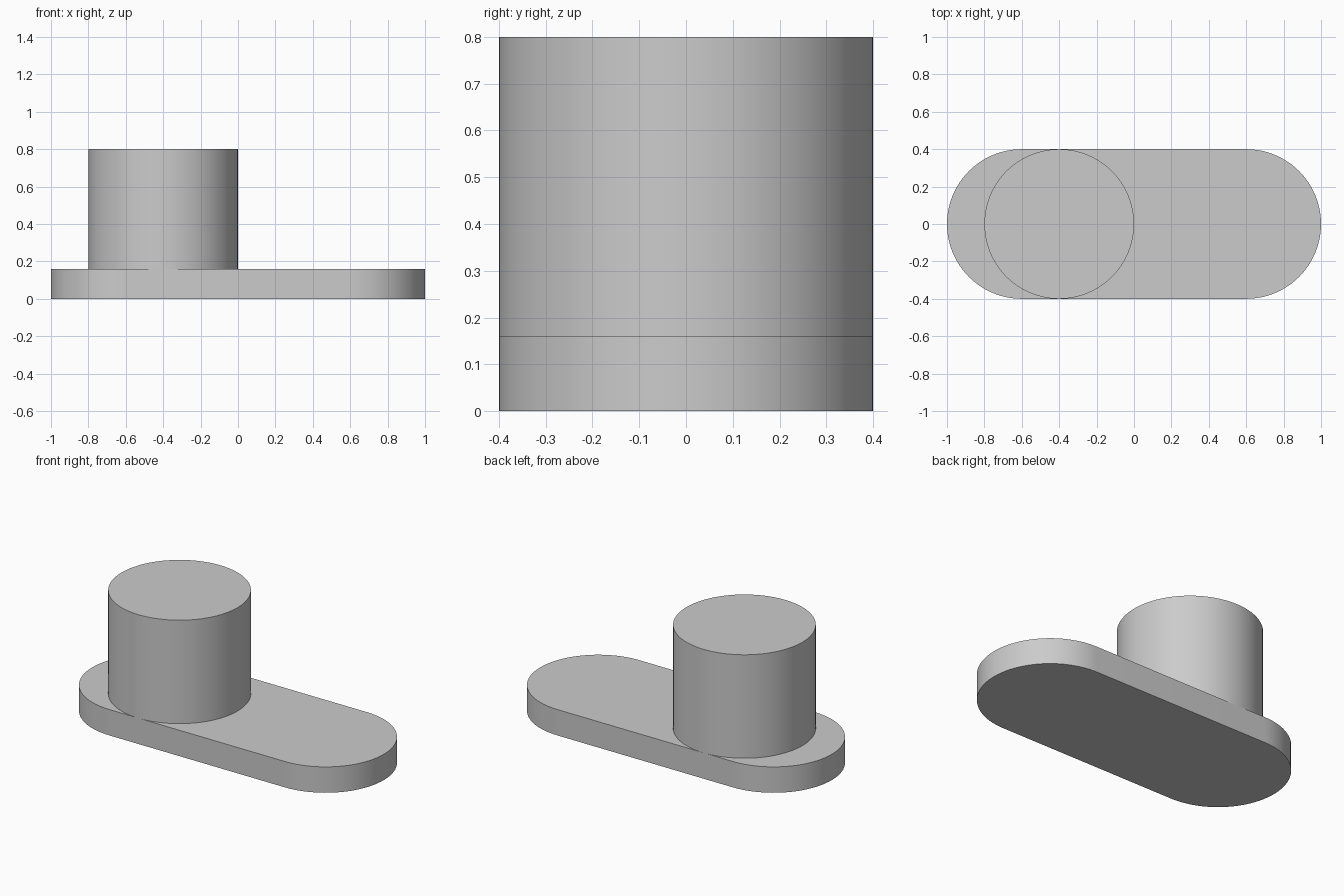
import bpy, bmesh
from math import pi, sin, cos, radians

cube = bpy.data.objects.get("Cube")
if cube:
    bpy.data.objects.remove(cube, do_unlink=True)

RADIUS = 0.4
PLATE_TOP = 0.16
POST_TOP = 0.8
STEPS = 48  # segments per half circle

grey = bpy.data.materials.new("light_grey")
grey.use_nodes = True
grey.diffuse_color = (0.6, 0.6, 0.6, 1)
grey.node_tree.nodes["Principled BSDF"].inputs["Base Color"].default_value = (0.6, 0.6, 0.6, 1)


def half_circle(cx, start):
    """Points of a half circle, counter-clockwise from the start angle."""
    angles = [start + pi * i / STEPS for i in range(STEPS + 1)]
    return [(cx + RADIUS * cos(a), RADIUS * sin(a)) for a in angles]


def extrude_outline(name, outline, bottom, top):
    """Solid prism from a flat outline, smooth sides with sharp rims."""
    bm = bmesh.new()
    face = bm.faces.new([bm.verts.new((x, y, bottom)) for x, y in outline])
    result = bmesh.ops.extrude_face_region(bm, geom=[face], use_keep_orig=True)
    for v in result["geom"]:
        if isinstance(v, bmesh.types.BMVert):
            v.co.z = top
    bmesh.ops.recalc_face_normals(bm, faces=bm.faces)
    mesh = bpy.data.meshes.new(name)
    bm.to_mesh(mesh)
    bm.free()
    mesh.materials.append(grey)
    obj = bpy.data.objects.new(name, mesh)
    bpy.context.collection.objects.link(obj)
    bpy.ops.object.select_all(action="DESELECT")
    obj.select_set(True)
    bpy.context.view_layer.objects.active = obj
    bpy.ops.object.shade_smooth_by_angle(angle=radians(30))
    return obj


# Base plate with two rounded ends
extrude_outline("base_plate", half_circle(0.6, -pi / 2) + half_circle(-0.6, pi / 2), 0, PLATE_TOP)

# Round post standing off-centre on the plate
post = half_circle(-0.4, -pi / 2)[:-1] + half_circle(-0.4, pi / 2)[:-1]
extrude_outline("round_post", post, PLATE_TOP, POST_TOP)
